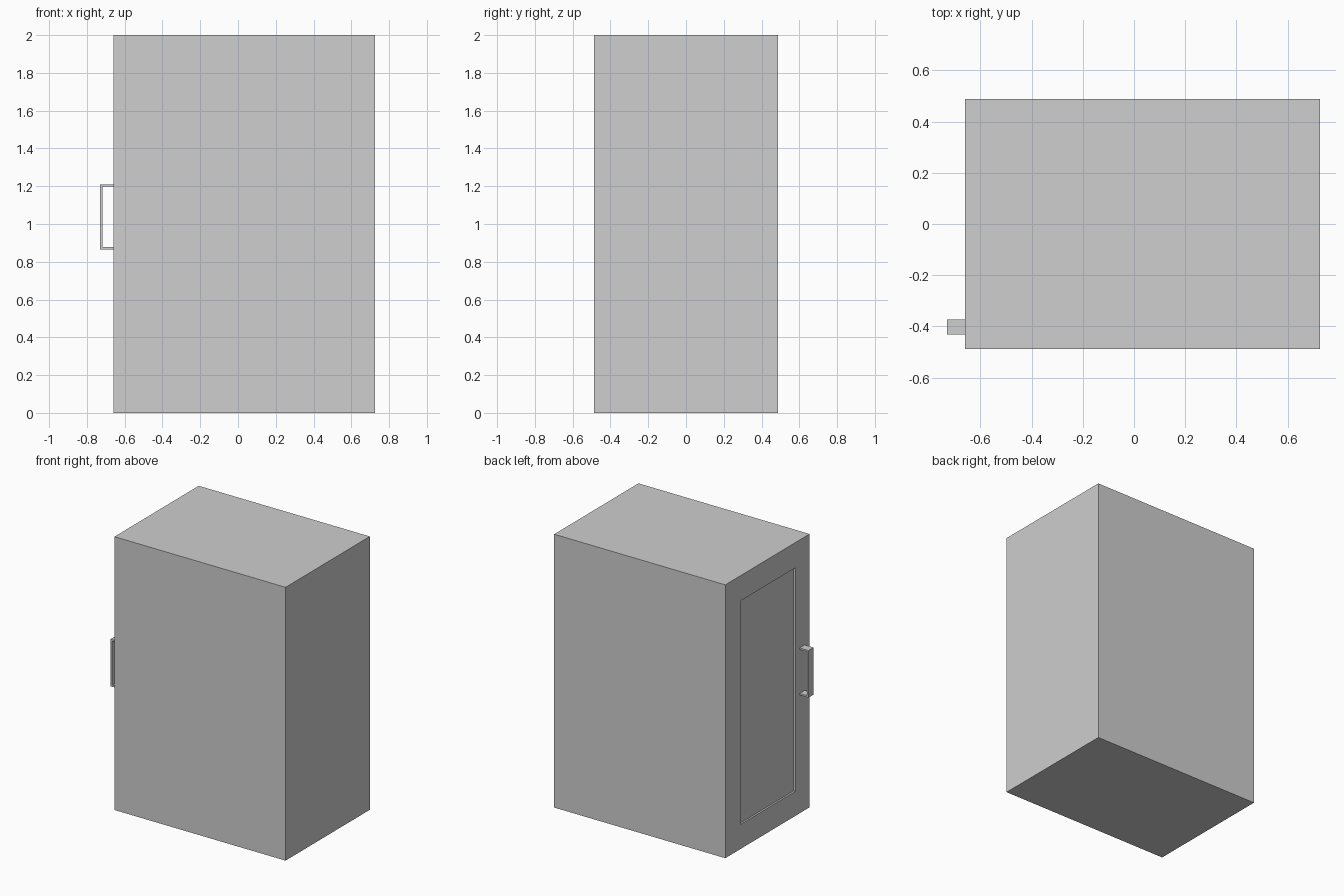
import bpy
import bmesh

default = bpy.data.objects.get("Cube")
if default:
    bpy.data.objects.remove(default, do_unlink=True)

# Single grey finish
grey = bpy.data.materials.new("light_grey")
grey.use_nodes = True
colour = (0.62, 0.62, 0.62, 1)
grey.diffuse_color = colour
grey.node_tree.nodes["Principled BSDF"].inputs["Base Color"].default_value = colour


def finish(name, bm):
    bmesh.ops.recalc_face_normals(bm, faces=bm.faces)
    mesh = bpy.data.meshes.new(name)
    bm.to_mesh(mesh)
    bm.free()
    mesh.materials.append(grey)
    obj = bpy.data.objects.new(name, mesh)
    bpy.context.collection.objects.link(obj)
    return obj


def add_box(bm, low, high):
    verts = bmesh.ops.create_cube(bm, size=1)["verts"]
    for v in verts:
        for i in range(3):
            v.co[i] = low[i] if v.co[i] < 0 else high[i]


HALF_DEPTH = 0.487
DOOR_BACK, DOOR_FRONT = -0.632, -0.659

# Cabinet body
bm = bmesh.new()
add_box(bm, (DOOR_BACK, -HALF_DEPTH, 0), (0.726, HALF_DEPTH, 2))
finish("cabinet_body", bm)

# Door with a recessed centre panel
bm = bmesh.new()
add_box(bm, (DOOR_FRONT, -HALF_DEPTH, 0), (DOOR_BACK, HALF_DEPTH, 2))
bm.normal_update()
outer = min(bm.faces, key=lambda f: f.calc_center_median().x)
bmesh.ops.inset_region(bm, faces=[outer], thickness=0.175)
for v in outer.verts:
    v.co.y = -0.322 if v.co.y < 0 else 0.312
    v.co.z = 0.18 if v.co.z < 1 else 1.815
bmesh.ops.inset_region(bm, faces=[outer], thickness=0)
for v in outer.verts:
    v.co.x += 0.013
finish("door", bm)

# Bracket handle: a C-shaped profile extruded across its width
OUT, IN, BAR = -0.73, DOOR_FRONT, 0.012
LOW, HIGH = 0.865, 1.21
profile = [(IN, LOW), (OUT, LOW), (OUT, HIGH), (IN, HIGH),
           (IN, HIGH - BAR), (OUT + BAR, HIGH - BAR),
           (OUT + BAR, LOW + BAR), (IN, LOW + BAR)]
bm = bmesh.new()
face = bm.faces.new([bm.verts.new((x, -0.431, z)) for x, z in profile])
side = bmesh.ops.extrude_face_region(bm, geom=[face])["geom"]
for v in side:
    if isinstance(v, bmesh.types.BMVert):
        v.co.y = -0.373
finish("door_handle", bm)
